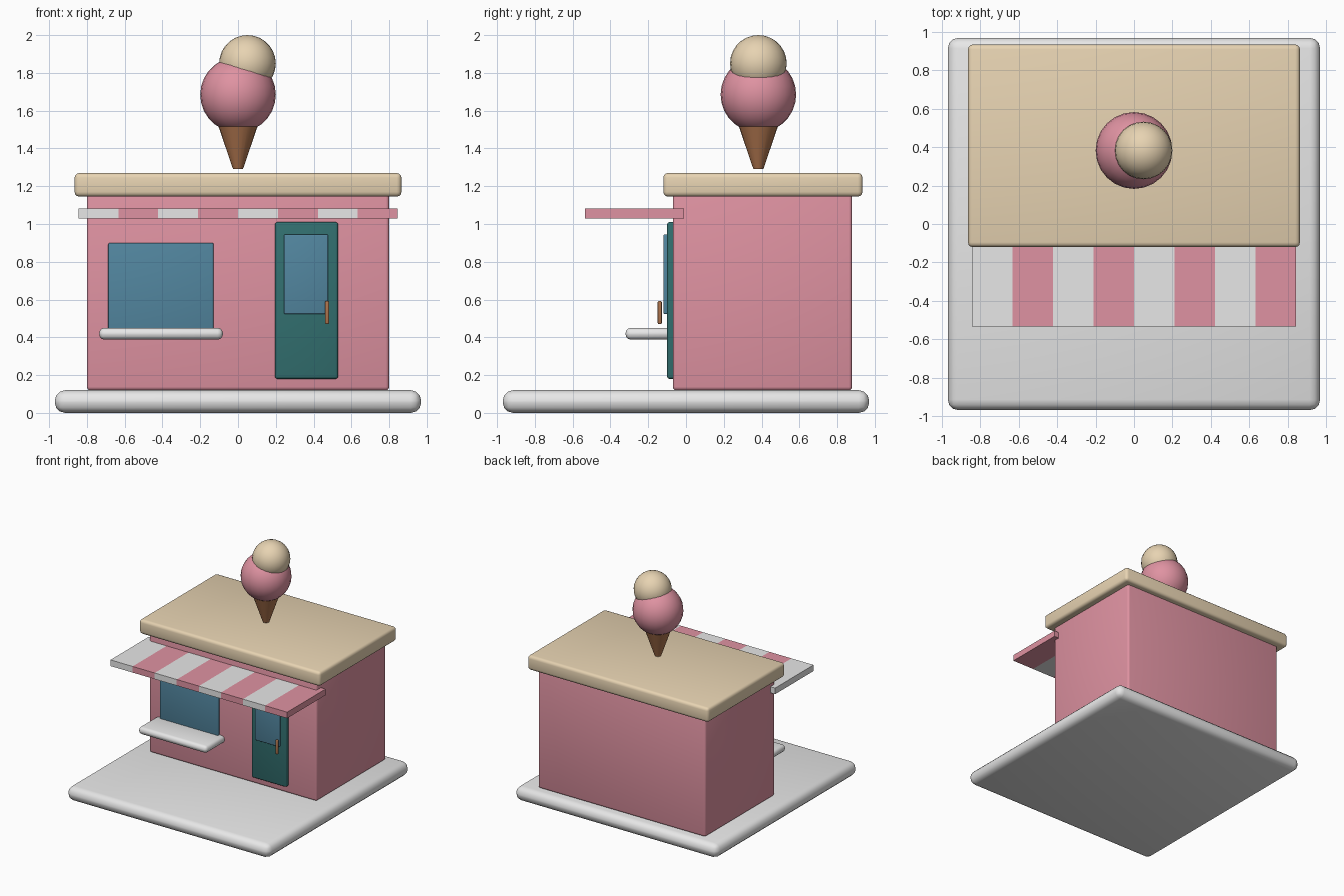
import bpy
import bmesh
from math import radians

cube = bpy.data.objects.get("Cube")
if cube:
    bpy.data.objects.remove(cube, do_unlink=True)


def make_material(name, rgb):
    mat = bpy.data.materials.new(name)
    mat.use_nodes = True
    colour = (*rgb, 1.0)
    mat.diffuse_color = colour
    bsdf = next(n for n in mat.node_tree.nodes if n.type == "BSDF_PRINCIPLED")
    bsdf.inputs["Base Color"].default_value = colour
    return mat


white = make_material("white", (0.8, 0.8, 0.8))
pink = make_material("pink", (0.74, 0.29, 0.36))
cream = make_material("cream", (0.81, 0.66, 0.45))
blue = make_material("glass_blue", (0.085, 0.24, 0.35))
teal = make_material("door_teal", (0.032, 0.16, 0.16))
brown = make_material("wafer_brown", (0.42, 0.175, 0.075))


def finish(obj, mat):
    obj.data.materials.append(mat)
    bpy.ops.object.select_all(action="DESELECT")
    obj.select_set(True)
    bpy.context.view_layer.objects.active = obj
    bpy.ops.object.shade_smooth_by_angle(angle=radians(35))
    return obj


def box(name, mat, x, y, z, bevel=0.0):
    """Box from (min, max) ranges, with rounded edges."""
    bm = bmesh.new()
    bmesh.ops.create_cube(bm, size=1)
    for v in bm.verts:
        v.co = [r[0] if c < 0 else r[1] for c, r in zip(v.co, (x, y, z))]
    if bevel:
        bmesh.ops.bevel(bm, geom=bm.edges[:], offset=bevel, segments=3,
                        profile=0.5, affect="EDGES")
    mesh = bpy.data.meshes.new(name)
    bm.to_mesh(mesh)
    bm.free()
    obj = bpy.data.objects.new(name, mesh)
    bpy.context.collection.objects.link(obj)
    return finish(obj, mat)


def scoop(name, mat, radius, location):
    bpy.ops.mesh.primitive_uv_sphere_add(segments=24, ring_count=14,
                                         radius=radius, location=location)
    obj = bpy.context.object
    obj.name = name
    return finish(obj, mat)


# Ground slab, walls and roof
box("ground_slab", white, (-0.97, 0.97), (-0.97, 0.97), (0, 0.12), 0.055)
box("walls", pink, (-0.80, 0.80), (-0.07, 0.88), (0.12, 1.17), 0.018)
box("roof", cream, (-0.865, 0.865), (-0.12, 0.935), (1.145, 1.27), 0.025)

# Striped awning
stripes, half_width = 8, 0.845
step = 2 * half_width / stripes
for i in range(stripes):
    left = -half_width + i * step
    box(f"awning_stripe_{i + 1}", pink if i % 2 else white,
        (left, left + step), (-0.535, -0.01), (1.03, 1.083))

# Serving window and counter
box("serving_window", blue, (-0.687, -0.13), (-0.09, -0.05), (0.42, 0.90), 0.008)
box("serving_counter", white, (-0.735, -0.08), (-0.32, -0.04), (0.388, 0.45), 0.028)

# Door with glass pane and handle
box("door", teal, (0.195, 0.53), (-0.10, -0.05), (0.18, 1.01), 0.014)
box("door_pane", blue, (0.243, 0.477), (-0.12, -0.09), (0.523, 0.945), 0.007)
box("door_handle", brown, (0.46, 0.482), (-0.15, -0.128), (0.47, 0.592), 0.007)

# Ice cream sign above the roof
centre_y = 0.383
bpy.ops.mesh.primitive_cone_add(vertices=24, radius1=0.026, radius2=0.108,
                                depth=0.24, location=(0, centre_y, 1.41))
cone = bpy.context.object
cone.name = "wafer_cone"
finish(cone, brown)
scoop("lower_scoop", pink, 0.20, (0, centre_y, 1.685))
scoop("upper_scoop", cream, 0.15, (0.05, centre_y, 1.85))
